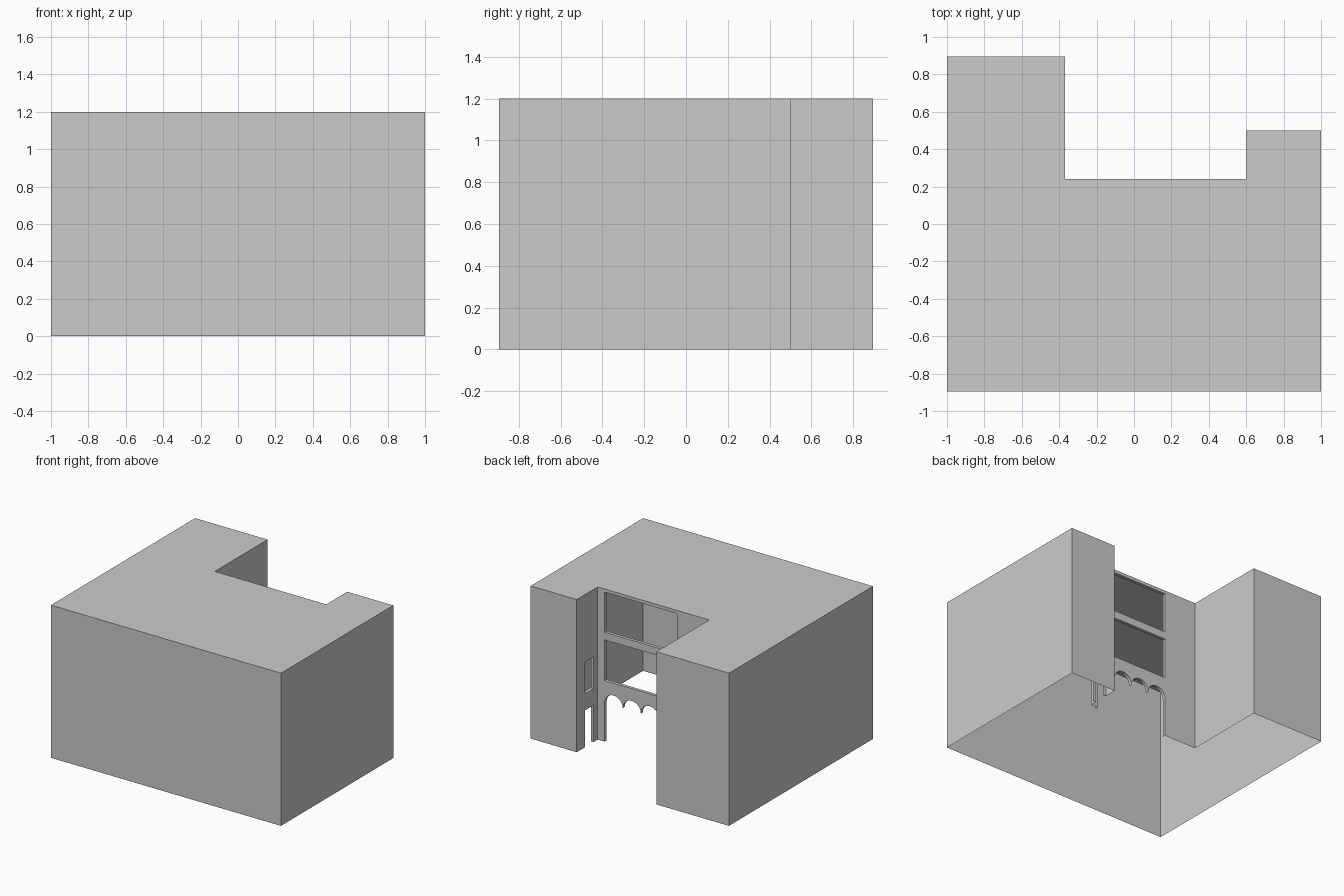
import bpy, bmesh, math
from mathutils import Vector

if "Cube" in bpy.data.objects:
    bpy.data.objects.remove(bpy.data.objects["Cube"])

H = 1.2         # building height
REVEAL = 0.025  # depth of the opening linings


def finish(name, bm):
    bmesh.ops.remove_doubles(bm, verts=bm.verts, dist=1e-5)
    mesh = bpy.data.meshes.new(name)
    bm.to_mesh(mesh)
    bm.free()
    obj = bpy.data.objects.new(name, mesh)
    bpy.context.collection.objects.link(obj)


def rect(a, b, low, high):
    return [(a, low), (b, low), (b, high), (a, high)]


def pierced_wall(name, outline, holes, place, inward, normal):
    """Flat wall with openings; linings run inward from every opening edge.
    outline is a list of (point, lined) where lined marks the edge that follows."""
    bm = bmesh.new()
    loops = [outline] + [[(p, True) for p in h] for h in holes]
    edges, lined = [], []
    for loop in loops:
        verts = [bm.verts.new(place(*p)) for p, _ in loop]
        for i, (_, mark) in enumerate(loop):
            e = bm.edges.new((verts[i], verts[(i + 1) % len(verts)]))
            edges.append(e)
            if mark:
                lined.append(e)
    bmesh.ops.triangle_fill(bm, edges=edges, use_beauty=True, use_dissolve=False, normal=normal)
    ext = bmesh.ops.extrude_edge_only(bm, edges=lined)
    moved = [g for g in ext["geom"] if isinstance(g, bmesh.types.BMVert)]
    bmesh.ops.translate(bm, verts=moved, vec=Vector(inward) * REVEAL)
    finish(name, bm)


# Footprint: a wide block with two rear wings around a courtyard
plan = [(-1, -0.895), (1, -0.895), (1, 0.5), (0.6, 0.5),
        (0.6, 0.24), (-0.37, 0.24), (-0.37, 0.895), (-1, 0.895)]
PIERCED = (3, 4)  # plan edges whose walls have openings

# Plain outer walls and roof, open underneath
bm = bmesh.new()
low = [bm.verts.new((x, y, 0)) for x, y in plan]
top = [bm.verts.new((x, y, H)) for x, y in plan]
for i in range(len(plan)):
    j = (i + 1) % len(plan)
    if i not in PIERCED:
        bm.faces.new((low[i], low[j], top[j], top[i]))
bm.faces.new(top)
finish("outer_walls_and_roof", bm)

# Courtyard rear wall: four-bay arcade under two wide window openings
x0, x1, spring, bays, seg = -0.09, 0.54, 0.305, 4, 12
r = (x1 - x0) / bays / 2
outline = [((-0.37, 0), False), ((x0, 0), True), ((x0, spring), True)]
for b in range(bays):
    cx = x0 + r * (2 * b + 1)
    for k in range(1, seg + 1):
        a = math.pi * (1 - k / seg)
        outline.append(((cx + r * math.cos(a), spring + r * math.sin(a)), True))
outline += [((x1, 0), False), ((0.6, 0), False), ((0.6, H), False), ((-0.37, H), False)]
pierced_wall("courtyard_arcade_wall", outline,
             [rect(x0, x1, 0.48, 0.80), rect(x0, x1, 0.86, 1.175)],
             lambda s, z: (s, 0.24, z), (0, -1, 0), (0, 1, 0))

# Courtyard side wall: a door with a small window above
outline = [((0.24, 0), False), ((0.29, 0), True), ((0.29, 0.29), True),
           ((0.40, 0.29), True), ((0.40, 0), False), ((0.5, 0), False),
           ((0.5, H), False), ((0.24, H), False)]
pierced_wall("courtyard_door_wall", outline, [rect(0.29, 0.40, 0.42, 0.67)],
             lambda s, z: (0.6, s, z), (1, 0, 0), (-1, 0, 0))
